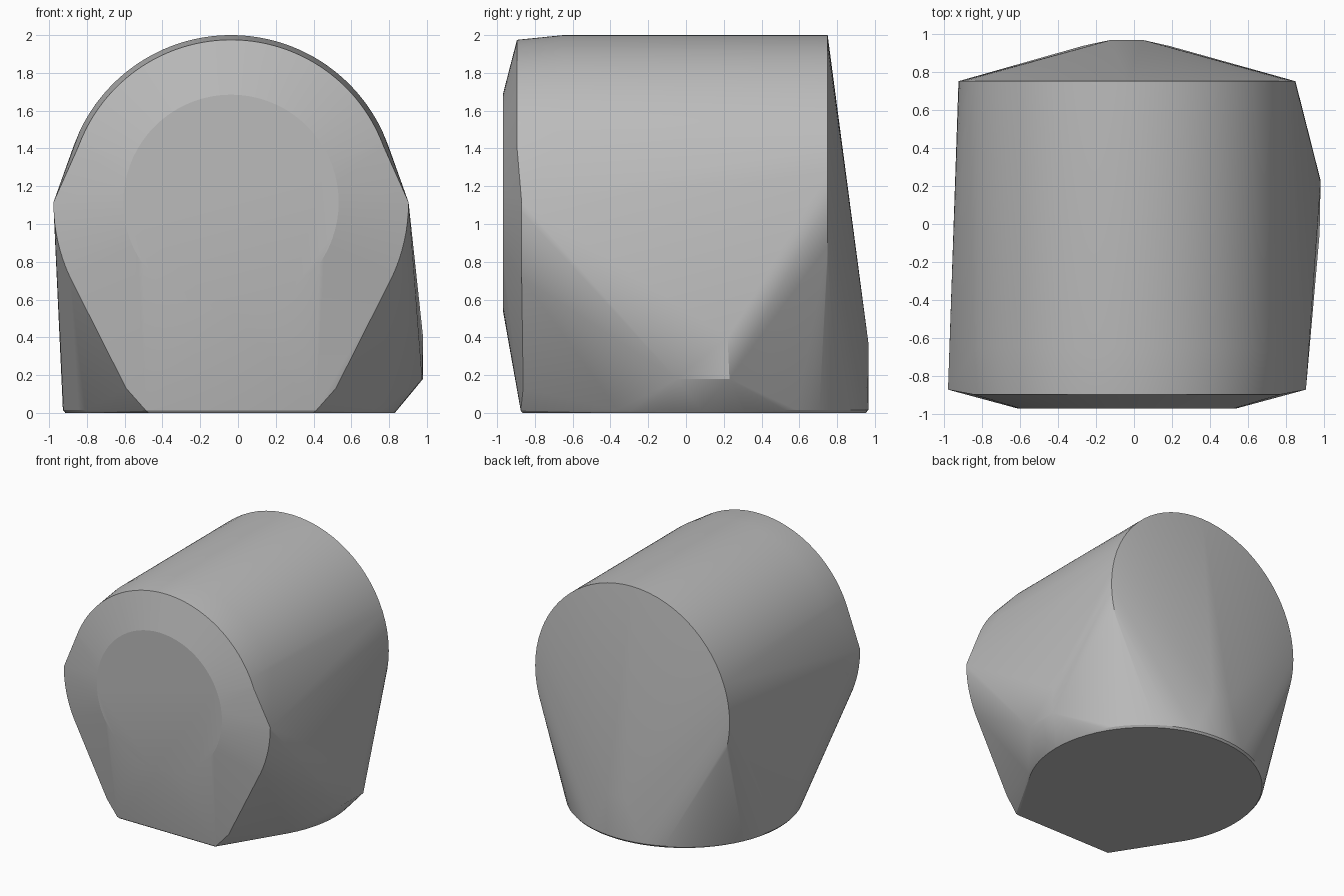
import bpy, bmesh
from math import sin, cos, radians, pi

old = bpy.data.objects.get("Cube")
if old:
    bpy.data.objects.remove(old)

CX, CZ = -0.037, 1.115      # axis of the horizontal barrel
BASE_Y = 0.08               # centre of the round base


def arc_xz(y, r, start=0, end=360, n=72):
    """Points of an arc facing the front, angles in degrees."""
    steps = [radians(start + (end - start) * i / n) for i in range(n + 1)]
    return [(CX + r * cos(a), y, CZ + r * sin(a)) for a in steps]


def circle_xy(z, r, n=72):
    return [(CX - 0.005 + r * cos(2 * pi * i / n), BASE_Y + r * sin(2 * pi * i / n), z)
            for i in range(n)]


# Barrel: back rim, front shoulder, front rim and front disc
points = arc_xz(0.75, 0.885) + arc_xz(-0.65, 0.885, 25, 155)
points += arc_xz(-0.895, 0.86, 20, 160) + arc_xz(-0.97, 0.57)

# Wide lower front rim, with cheeks and front foot corners on both sides
for start, end in ((0, -25), (180, 205)):
    points += arc_xz(-0.87, 0.94, start, end, 8)
for side in (-1, 1):
    points += [(CX + side * 0.555, -0.862, 0.13),
               (CX + side * 0.45, -0.875, 0.012),
               (CX + side * 0.435, -0.865, 0.0)]

# Round base with a thin rounded rim
points += circle_xy(0.0, 0.872) + circle_xy(0.015, 0.885)

# Heel at the back and bump on the left side
points += [(x, 0.967, 0.36) for x in (-0.12, 0.045)]
points += [(0.975, -0.05, 0.18), (0.98, 0.23, 0.18), (0.98, 0.22, 0.4)]

# One tight skin around all the parts
bm = bmesh.new()
for p in points:
    bm.verts.new(p)
bmesh.ops.remove_doubles(bm, verts=bm.verts, dist=0.001)
hull = bmesh.ops.convex_hull(bm, input=bm.verts)
loose = {v for v in hull["geom_interior"] + hull["geom_unused"]
         if isinstance(v, bmesh.types.BMVert) and not v.link_faces}
bmesh.ops.delete(bm, geom=list(loose), context='VERTS')
bmesh.ops.dissolve_limit(bm, angle_limit=radians(0.3), verts=bm.verts, edges=bm.edges)
bmesh.ops.recalc_face_normals(bm, faces=bm.faces)

mesh = bpy.data.meshes.new("rounded_body")
bm.to_mesh(mesh)
bm.free()
body = bpy.data.objects.new("rounded_body", mesh)
bpy.context.collection.objects.link(body)

# Plain grey
grey = bpy.data.materials.new("plain_grey")
grey.use_nodes = True
colour = (0.5, 0.5, 0.5, 1)
grey.diffuse_color = colour
grey.node_tree.nodes["Principled BSDF"].inputs["Base Color"].default_value = colour
mesh.materials.append(grey)

bpy.ops.object.select_all(action='DESELECT')
body.select_set(True)
bpy.context.view_layer.objects.active = body
bpy.ops.object.shade_smooth_by_angle(angle=radians(12))
